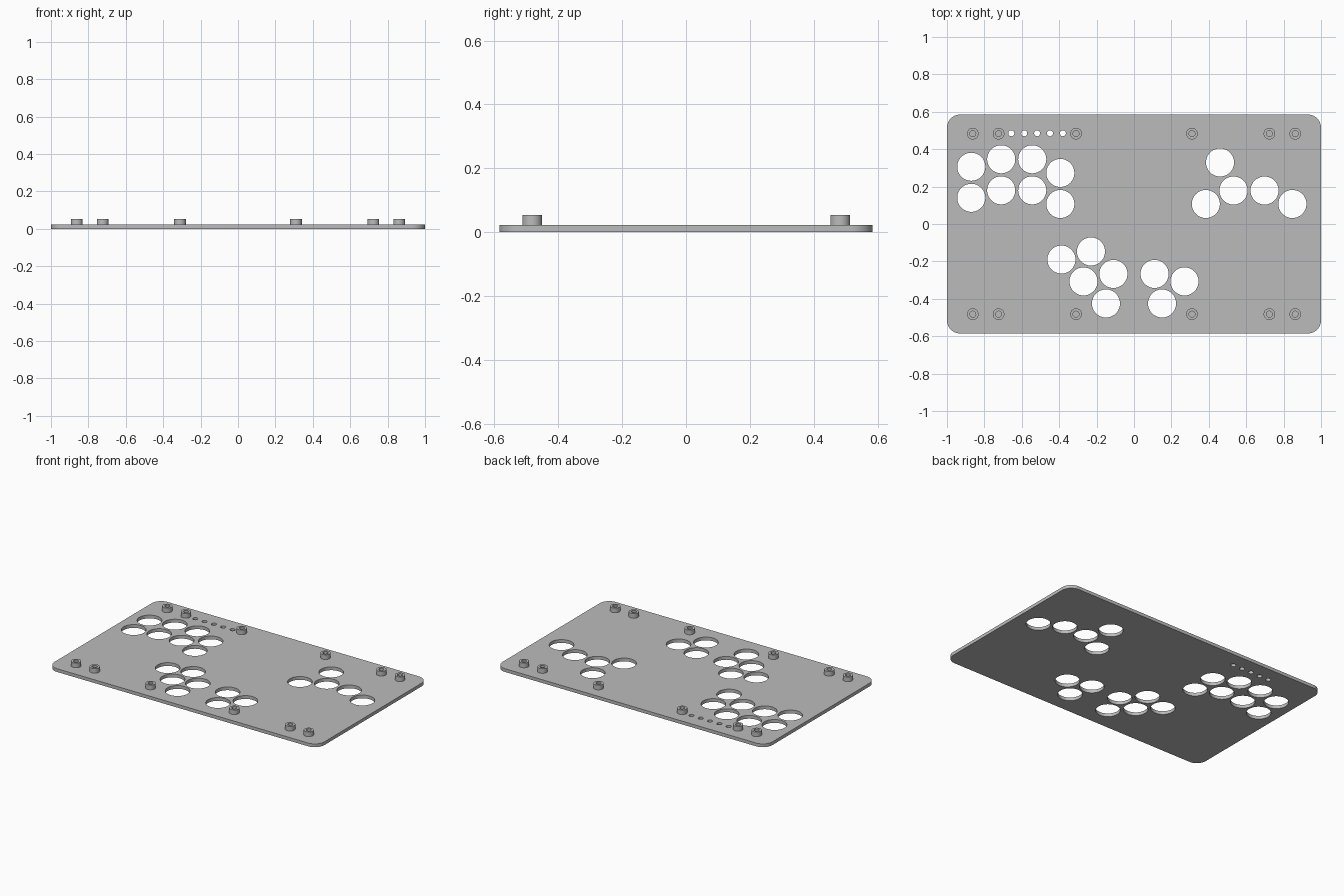
import bpy, bmesh
from math import cos, sin, pi, radians

if "Cube" in bpy.data.objects:
    bpy.data.objects.remove(bpy.data.objects["Cube"])

grey = bpy.data.materials.new("plain grey")
grey.use_nodes = True
colour = (0.5, 0.5, 0.5, 1)
grey.diffuse_color = colour
grey.node_tree.nodes["Principled BSDF"].inputs["Base Color"].default_value = colour


def arc(x, y, r, start, sweep, n):
    return [(x + r * cos(start + sweep * i / n), y + r * sin(start + sweep * i / n))
            for i in range(n + 1)]


def circle(x, y, r, n=64):
    return arc(x, y, r, 0, 2 * pi, n)[:-1]


def rounded_rectangle(hx, hy, r):
    points = []
    for k, (sx, sy) in enumerate([(1, 1), (-1, 1), (-1, -1), (1, -1)]):
        points += arc(sx * (hx - r), sy * (hy - r), r, k * pi / 2, pi / 2, 16)
    return points


def extrude_profile(name, loops, bottom, top):
    """Solid from an outline; the inner loops become holes."""
    curve = bpy.data.curves.new(name + " profile", "CURVE")
    curve.dimensions = "2D"
    curve.fill_mode = "BOTH"
    curve.extrude = (top - bottom) / 2
    for loop in loops:
        spline = curve.splines.new("POLY")
        spline.points.add(len(loop) - 1)
        for point, (x, y) in zip(spline.points, loop):
            point.co = (x, y, 0, 1)
        spline.use_cyclic_u = True
    helper = bpy.data.objects.new(name + " profile", curve)
    bpy.context.collection.objects.link(helper)
    graph = bpy.context.evaluated_depsgraph_get()
    mesh = bpy.data.meshes.new_from_object(helper.evaluated_get(graph))
    bpy.data.objects.remove(helper)

    # Weld the caps to the walls
    bm = bmesh.new()
    bm.from_mesh(mesh)
    bmesh.ops.remove_doubles(bm, verts=bm.verts, dist=1e-5)
    bmesh.ops.recalc_face_normals(bm, faces=bm.faces)
    bmesh.ops.translate(bm, verts=bm.verts, vec=(0, 0, (bottom + top) / 2))
    bm.to_mesh(mesh)
    bm.free()
    mesh.materials.clear()
    mesh.materials.append(grey)
    obj = bpy.data.objects.new(name, mesh)
    bpy.context.collection.objects.link(obj)
    bpy.ops.object.select_all(action="DESELECT")
    obj.select_set(True)
    bpy.context.view_layer.objects.active = obj
    bpy.ops.object.shade_smooth_by_angle(angle=radians(30))
    return obj


PLATE_TOP, POST_TOP = 0.022, 0.053

# Button holes: left-hand group, right-hand group, thumb group
left_group = [(x, y + dy) for x, y in [(-.87, .14), (-.71, .18), (-.544, .18), (-.394, .107)]
              for dy in (0, .166)]
right_group = [(.46, .329), (.532, .179), (.698, .179), (.847, .107), (.384, .107)]
thumb_pairs = [(sx * x, y) for sx in (-1, 1)
               for x, y in [(.11, -.267), (.27, -.307), (.15, -.425)]]
thumb_extras = [(-.388, -.19), (-.23, -.147)]
buttons = left_group + right_group + thumb_pairs + thumb_extras

# Top plate with button holes and a row of small holes
loops = [rounded_rectangle(1, .585, .07)]
loops += [circle(x, y, .075) for x, y in buttons]
loops += [circle(-.656 + .069 * i, .485, .016, 32) for i in range(5)]
extrude_profile("top_plate", loops, 0, PLATE_TOP)

# Hollow mounting posts in two mirrored rows
for row, y in (("front", -.482), ("back", .483)):
    for side, sx in (("right", -1), ("left", 1)):
        for place, x in (("inner", .31), ("middle", .724), ("outer", .862)):
            extrude_profile(f"{row}_{side}_{place}_post",
                            [circle(sx * x, y, .031, 48), circle(sx * x, y, .016, 48)],
                            PLATE_TOP - .001, POST_TOP)
